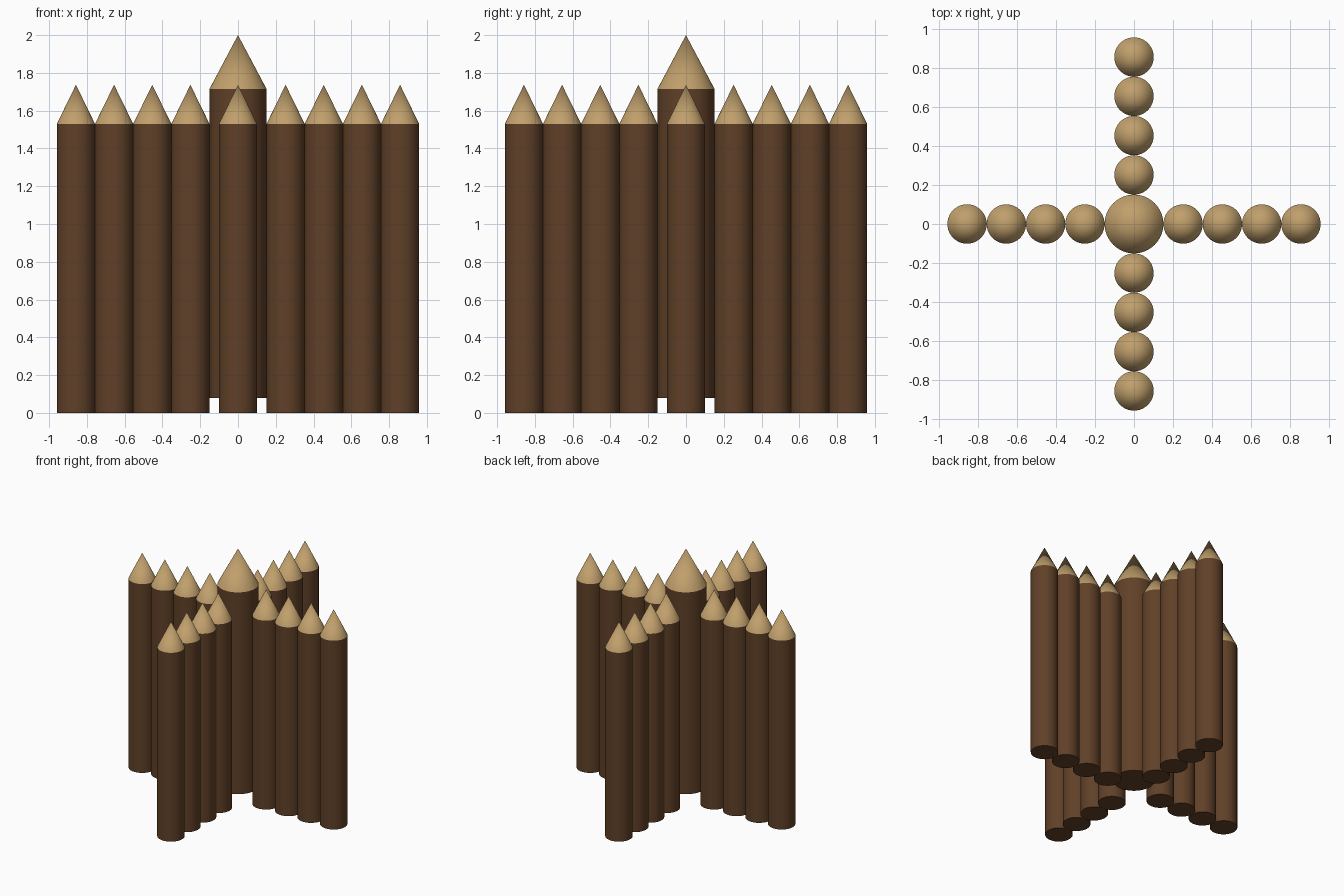
import bpy, bmesh, math
from mathutils import Matrix

if "Cube" in bpy.data.objects:
    bpy.data.objects.remove(bpy.data.objects["Cube"])

SIDES = 48


def material(name, rgb):
    m = bpy.data.materials.new(name)
    m.diffuse_color = (*rgb, 1)
    m.use_nodes = True
    m.node_tree.nodes["Principled BSDF"].inputs["Base Color"].default_value = m.diffuse_color
    return m


BARK = material("bark", (0.117, 0.052, 0.021))
CUT_WOOD = material("cut_wood", (0.53, 0.35, 0.15))


def round_part(name, x, y, r_bottom, r_top, z0, z1, mat):
    bm = bmesh.new()
    bmesh.ops.create_cone(bm, cap_ends=True, segments=SIDES,
                          radius1=r_bottom, radius2=r_top, depth=z1 - z0,
                          matrix=Matrix.Translation((0, 0, (z0 + z1) / 2)))
    bmesh.ops.remove_doubles(bm, verts=bm.verts, dist=1e-5)
    mesh = bpy.data.meshes.new(name)
    bm.to_mesh(mesh)
    bm.free()
    mesh.materials.append(mat)
    obj = bpy.data.objects.new(name, mesh)
    obj.location = (x, y, 0)
    bpy.context.collection.objects.link(obj)
    bpy.ops.object.select_all(action='DESELECT')
    obj.select_set(True)
    bpy.context.view_layer.objects.active = obj
    bpy.ops.object.shade_smooth_by_angle(angle=math.radians(30))


def stake(name, x, y, r, z0, shoulder, tip):
    round_part(name + "_log", x, y, r, r, z0, shoulder, BARK)
    round_part(name + "_point", x, y, r, 0, shoulder, tip, CUT_WOOD)


# Thick central post, raised slightly off the ground
stake("centre_post", 0, 0, 0.151, 0.08, 1.715, 2.0)

# Four arms of thinner stakes, touching side by side
R = 0.101
for arm, dx, dy in (("right", 1, 0), ("left", -1, 0), ("back", 0, 1), ("front", 0, -1)):
    for i in range(4):
        d = 0.252 + i * 2 * R
        stake(f"{arm}_stake_{i + 1}", dx * d, dy * d, R, 0, 1.53, 1.737)
